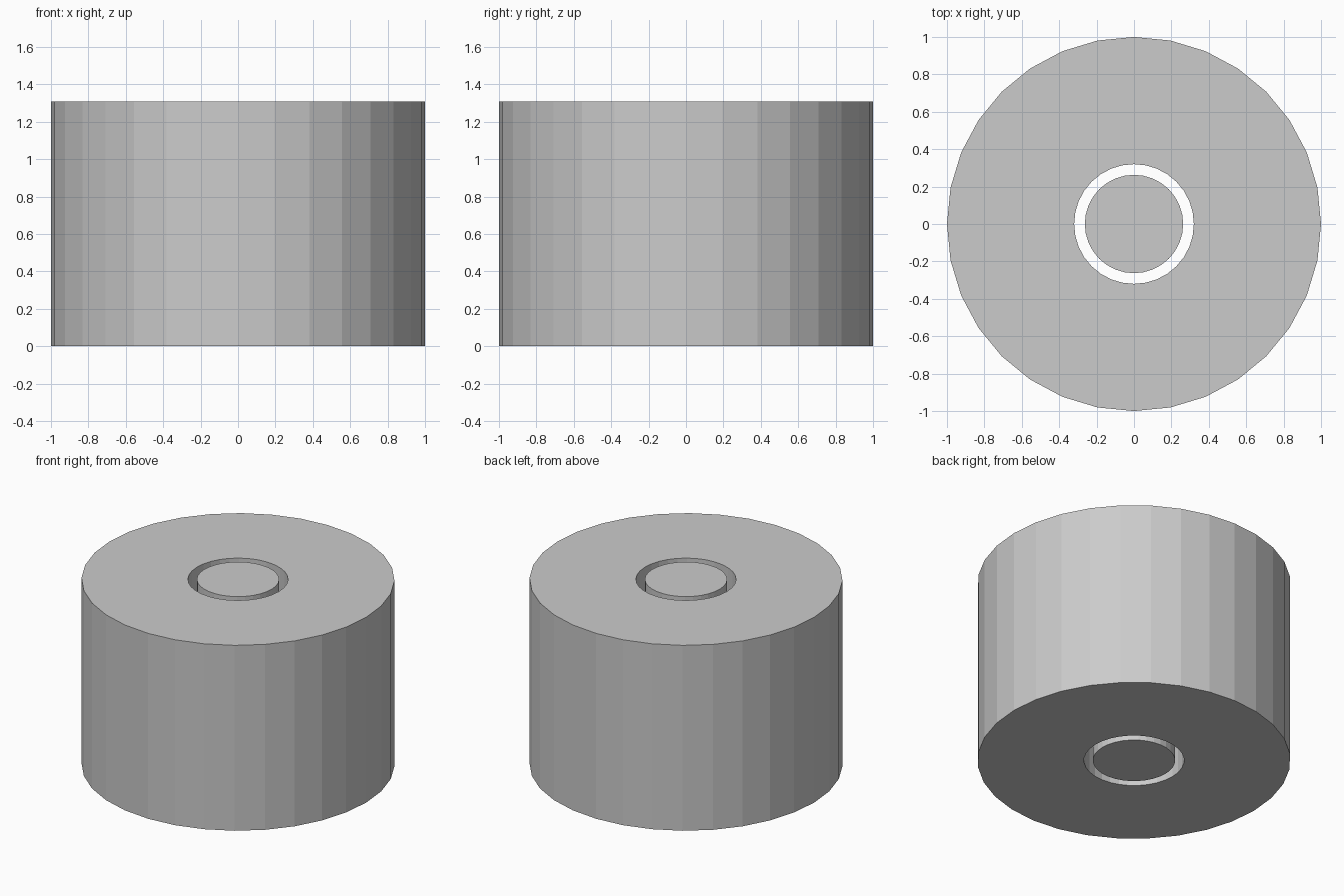
import bpy, bmesh
from math import cos, sin, tau

if "Cube" in bpy.data.objects:
    bpy.data.objects.remove(bpy.data.objects["Cube"])

SIDES, HEIGHT = 32, 1.307


def ring(bm, radius, z):
    return [bm.verts.new((radius * cos(tau * i / SIDES), radius * sin(tau * i / SIDES), z))
            for i in range(SIDES)]


def bridge(bm, a, b):
    for i in range(SIDES):
        j = (i + 1) % SIDES
        bm.faces.new((a[i], a[j], b[j], b[i]))


def finish(bm, name):
    bmesh.ops.recalc_face_normals(bm, faces=bm.faces[:])
    mesh = bpy.data.meshes.new(name)
    bm.to_mesh(mesh)
    bm.free()
    bpy.context.collection.objects.link(bpy.data.objects.new(name, mesh))


# Outer sleeve: thick tube with a straight through bore
bm = bmesh.new()
loops = [ring(bm, r, z) for r, z in ((1, 0), (1, HEIGHT), (0.32, HEIGHT), (0.32, 0))]
for k in range(4):
    bridge(bm, loops[k], loops[(k + 1) % 4])
finish(bm, "outer_sleeve")

# Centre pin: solid, flush with both ends, leaving a thin ring gap
bm = bmesh.new()
bottom, top = ring(bm, 0.263, 0), ring(bm, 0.263, HEIGHT)
bridge(bm, bottom, top)
bm.faces.new(bottom)
bm.faces.new(top)
finish(bm, "centre_pin")
